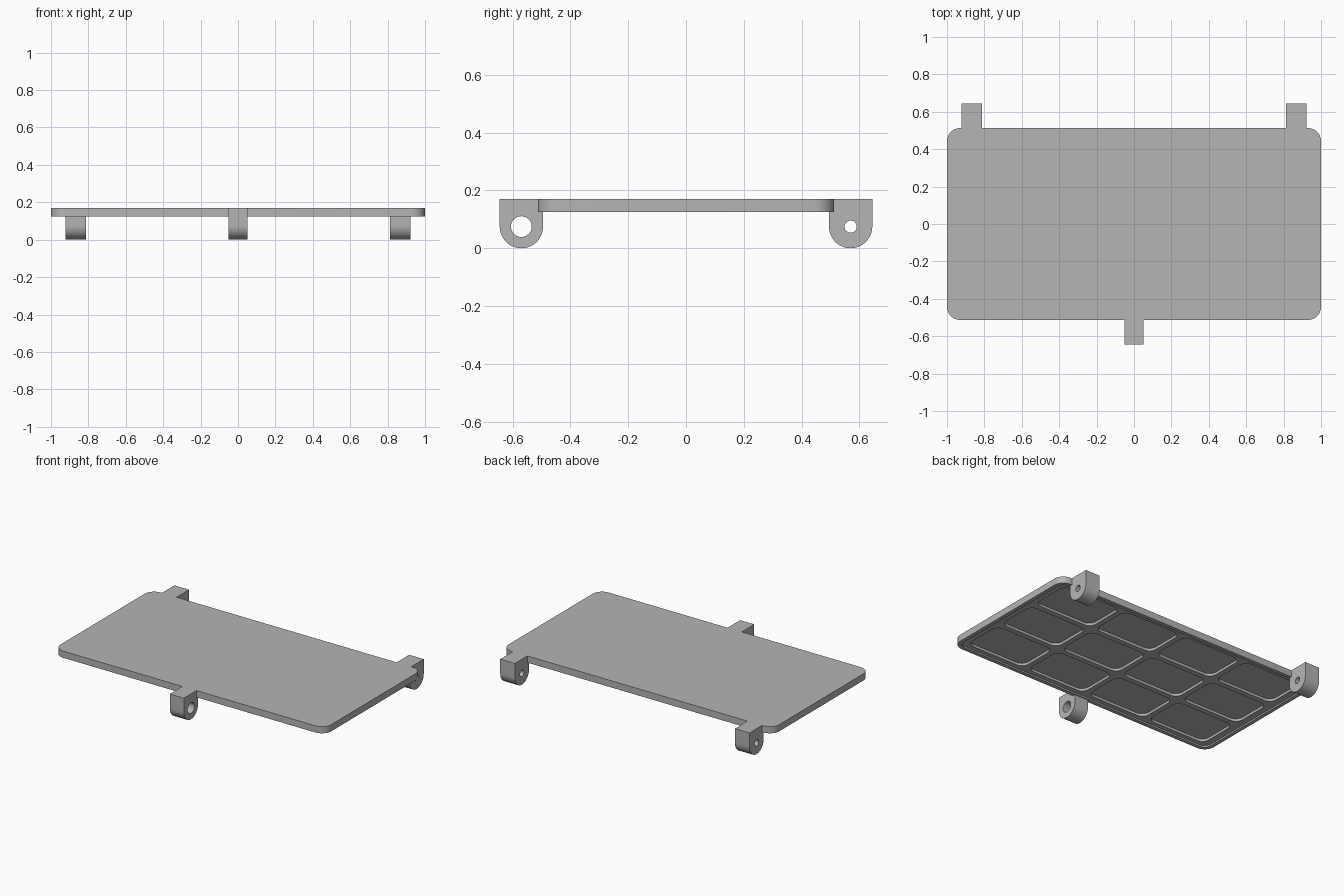
import bpy
import bmesh
from math import sin, cos, pi, radians
from mathutils import Vector

if "Cube" in bpy.data.objects:
    bpy.data.objects.remove(bpy.data.objects["Cube"], do_unlink=True)

grey = bpy.data.materials.new("plain grey")
grey.use_nodes = True
grey.diffuse_color = (0.46, 0.46, 0.46, 1)
grey.node_tree.nodes["Principled BSDF"].inputs["Base Color"].default_value = grey.diffuse_color

TOP, BOTTOM = 0.17, 0.125
HALF_X, HALF_Y = 1.0, 0.513


def arc(cx, cy, r, start, end, steps):
    """Points along a circular arc, angles in half turns."""
    angles = [pi * (start + (end - start) * i / steps) for i in range(steps + 1)]
    return [(cx + r * cos(a), cy + r * sin(a)) for a in angles]


def rounded_rect(cx, cy, hx, hy, r):
    points = []
    for i, (sx, sy) in enumerate([(1, 1), (-1, 1), (-1, -1), (1, -1)]):
        points += arc(cx + sx * (hx - r), cy + sy * (hy - r), r, i / 2, i / 2 + 0.5, 8)
    return points


def prism(name, outlines, offset):
    """Solid made by pushing each flat outline along the offset."""
    bm = bmesh.new()
    for outline in outlines:
        face = bm.faces.new([bm.verts.new(p) for p in outline])
        new = bmesh.ops.extrude_face_region(bm, geom=[face])["geom"]
        moved = [v for v in new if isinstance(v, bmesh.types.BMVert)]
        bmesh.ops.translate(bm, verts=moved, vec=Vector(offset))
    # keep the starting face as the closing cap
    edges = [e for e in bm.edges if e.is_boundary]
    if edges:
        bmesh.ops.holes_fill(bm, edges=edges, sides=0)
    bmesh.ops.recalc_face_normals(bm, faces=bm.faces)
    mesh = bpy.data.meshes.new(name)
    bm.to_mesh(mesh)
    bm.free()
    mesh.materials.append(grey)
    obj = bpy.data.objects.new(name, mesh)
    bpy.context.collection.objects.link(obj)
    return obj


def activate(obj):
    bpy.ops.object.select_all(action="DESELECT")
    obj.select_set(True)
    bpy.context.view_layer.objects.active = obj


def cut(obj, cutter):
    cutter.hide_render = True
    mod = obj.modifiers.new("cut", "BOOLEAN")
    mod.operation = "DIFFERENCE"
    mod.solver = "EXACT"
    mod.object = cutter
    activate(obj)
    bpy.ops.object.modifier_apply(modifier=mod.name)
    bpy.data.objects.remove(cutter, do_unlink=True)


def finish(obj):
    activate(obj)
    bpy.ops.object.shade_smooth_by_angle(angle=radians(30))


def flat(points, z):
    return [(x, y, z) for x, y in points]


# Panel with a rim underneath
panel = prism("panel", [flat(rounded_rect(0, 0, HALF_X, HALF_Y, 0.07), BOTTOM)],
              (0, 0, TOP - BOTTOM))
recess = flat(rounded_rect(0, 0, HALF_X - 0.025, HALF_Y - 0.025, 0.05), BOTTOM - 0.05)
cut(panel, prism("recess_cutter", [recess], (0, 0, 0.06)))

# Four by three grid of pockets, leaving ribs between them
pockets = [flat(rounded_rect((i - 1.5) * 0.475, (j - 1) * 0.317, 0.219, 0.14, 0.05), BOTTOM - 0.05)
           for i in range(4) for j in range(3)]
cut(panel, prism("pocket_cutter", pockets, (0, 0, 0.077)))
finish(panel)


# Hinge lugs: square top, round bottom, pin hole across
def lug(name, x, side, half_width, hole):
    centre, r = 0.57, 0.075
    profile = [(HALF_Y, BOTTOM), (HALF_Y, TOP), (centre + r, TOP)]
    profile += arc(centre, r, r, 0, -1, 24) + [(centre - r, BOTTOM)]
    obj = prism(name, [[(x - half_width, side * u, z) for u, z in profile]],
                (2 * half_width, 0, 0))
    circle = arc(centre, r, hole, 0, 2, 32)[:-1]
    cut(obj, prism("pin_cutter", [[(x - 0.1, side * u, z) for u, z in circle]], (0.2, 0, 0)))
    finish(obj)


lug("front_lug", 0, -1, 0.052, 0.036)
lug("back_left_lug", 0.867, 1, 0.054, 0.021)
lug("back_right_lug", -0.867, 1, 0.054, 0.021)
